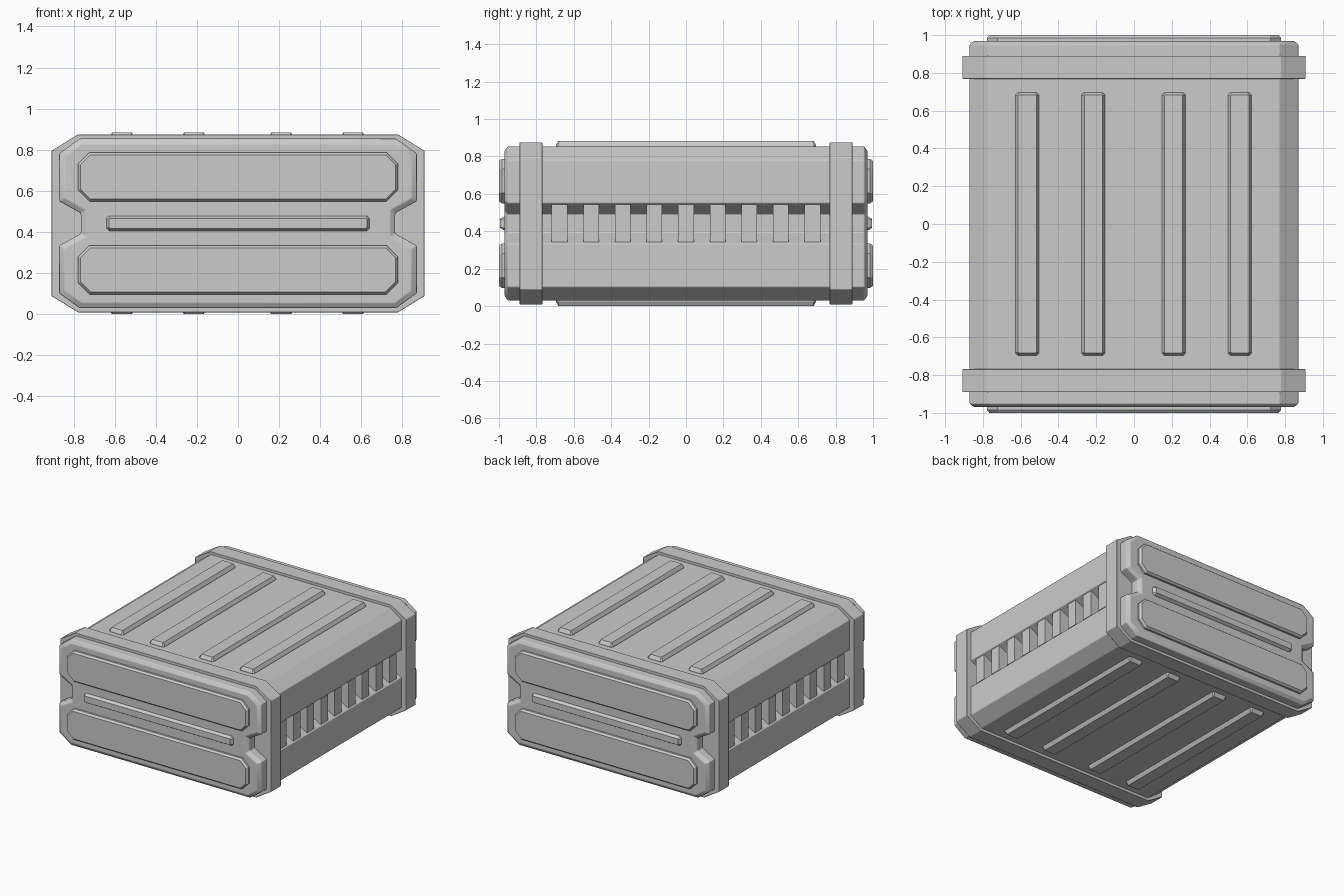
import bpy, bmesh
from mathutils import Vector

if "Cube" in bpy.data.objects:
    bpy.data.objects.remove(bpy.data.objects["Cube"])

CZ = 0.442  # mid height of the crate


def inset(pts, d):
    """Mitred inward offset of a counter-clockwise 2D outline."""
    out = []
    for i, p in enumerate(pts):
        p = Vector(p)
        e1 = (p - Vector(pts[i - 1])).normalized()
        e2 = (Vector(pts[(i + 1) % len(pts)]) - p).normalized()
        n1, n2 = Vector((-e1.y, e1.x)), Vector((-e2.y, e2.x))
        out.append(p + (n1 + n2) * (d / (1 + n1.dot(n2))))
    return out


def octagon(hw, hh, cx, cy):
    """Chamfered rectangle, counter-clockwise."""
    return [(hw, -hh + cy), (hw, hh - cy), (hw - cx, hh), (-hw + cx, hh),
            (-hw, hh - cy), (-hw, -hh + cy), (-hw + cx, -hh), (hw - cx, -hh)]


def loft(name, pts, stations, place, bevel=0):
    """Stack inset copies of an outline; stations = (depth, inset)."""
    bm = bmesh.new()
    rings = [[bm.verts.new(place(p[0], p[1], t)) for p in inset(pts, d)]
             for t, d in stations]
    n = len(pts)
    for a, b in zip(rings, rings[1:]):
        for i in range(n):
            bm.faces.new((a[i], a[(i + 1) % n], b[(i + 1) % n], b[i]))
    bm.faces.new(rings[0])
    bm.faces.new(rings[-1])
    bmesh.ops.recalc_face_normals(bm, faces=bm.faces)
    me = bpy.data.meshes.new(name)
    bm.to_mesh(me)
    bm.free()
    ob = bpy.data.objects.new(name, me)
    bpy.context.collection.objects.link(ob)
    if bevel:
        m = ob.modifiers.new("soft_edges", 'BEVEL')
        m.width, m.segments, m.limit_method = bevel, 2, 'ANGLE'
        m.harden_normals = True
        for f in me.polygons:
            f.use_smooth = True
    return ob


def along_y(u, v, t):
    return (u, t, v + CZ)


# Body with end caps: chamfered outline with a groove down each side
half = [(0.77, -0.412), (0.87, -0.34), (0.87, -0.108), (0.765, -0.05)]
right = half + [(x, -z) for x, z in reversed(half)]
outline = right + [(-x, -z) for x, z in right]
loft("body", outline,
     [(-0.97, 0.025), (-0.953, 0), (0.953, 0), (0.97, 0.025)], along_y, 0.006)

for s, end in ((-1, "front"), (1, "back")):
    # Collar around each end
    loft(end + "_collar", octagon(0.908, 0.433, 0.13, 0.08),
         [(s * 0.768, 0), (s * 0.89, 0)], along_y, 0.004)
    # Two raised panels and the bar between them
    for dz, tag in ((0.226, "upper"), (-0.226, "lower")):
        loft(f"{end}_{tag}_panel", octagon(0.778, 0.119, 0.055, 0.055),
             [(s * 0.96, 0), (s * 0.985, 0), (s * 1.0, 0.012)],
             lambda u, v, t: (u, t, v + CZ + dz))
    loft(end + "_bar", octagon(0.64, 0.036, 0.012, 0.012),
         [(s * 0.96, 0), (s * 0.975, 0), (s * 0.995, 0.012)], along_y)

# Long ribs on the top and the underside
for s, side in ((1, "top"), (-1, "bottom")):
    for i, x in enumerate((-0.565, -0.215, 0.21, 0.56)):
        loft(f"{side}_rib_{i + 1}", octagon(0.062, 0.696, 0.012, 0.012),
             [(CZ + s * 0.40, 0), (CZ + s * 0.418, 0), (CZ + s * 0.442, 0.014)],
             lambda u, v, t: (x + u, v, t))

# Row of fins filling each side groove
for s, side in ((1, "right"), (-1, "left")):
    for i in range(9):
        y = (i - 4) * 0.169
        fin = [(0.72, -0.1), (0.862, -0.1), (0.862, 0.1), (0.72, 0.1)]
        loft(f"{side}_fin_{i + 1}", fin, [(y - 0.042, 0), (y + 0.042, 0)],
             lambda u, v, t: (s * u, t, v + CZ))
